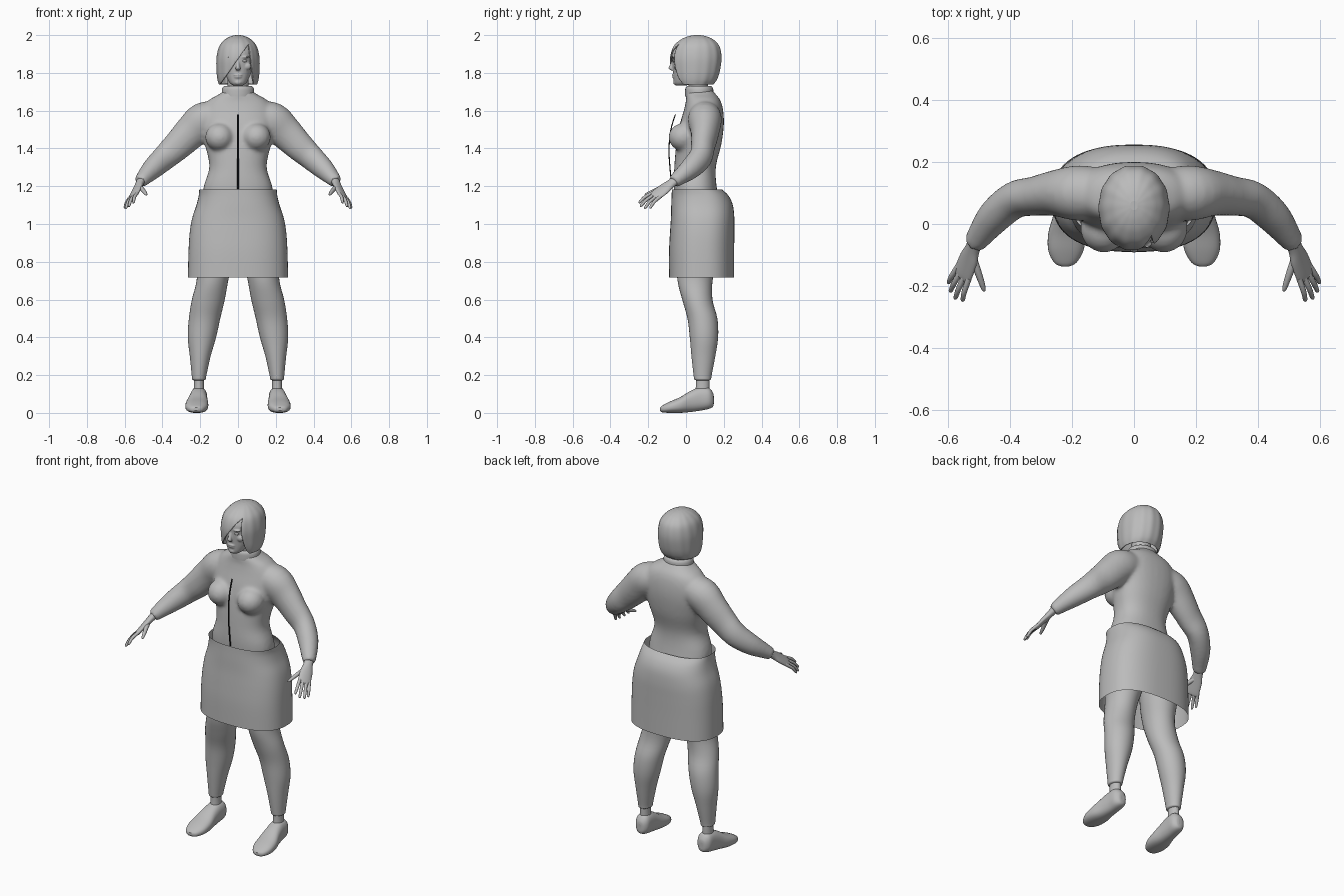
import bpy, bmesh, math
from mathutils import Vector, Matrix

if "Cube" in bpy.data.objects:
    bpy.data.objects.remove(bpy.data.objects["Cube"])

X, Y, Z = Vector((1, 0, 0)), Vector((0, 1, 0)), Vector((0, 0, 1))


def material(name, value):
    mat = bpy.data.materials.new(name)
    mat.use_nodes = True
    colour = (value, value, value, 1)
    mat.diffuse_color = colour
    mat.node_tree.nodes["Principled BSDF"].inputs["Base Color"].default_value = colour
    return mat


GREY = material("plain grey", 0.5)
BLACK = material("zip black", 0.01)


def curve_through(stations, sub):
    """Catmull-Rom interpolation of station tuples."""
    s = [Vector(p) for p in stations]
    out = []
    for i in range(len(s) - 1):
        p0, p1, p2, p3 = s[max(i - 1, 0)], s[i], s[i + 1], s[min(i + 2, len(s) - 1)]
        for k in range(sub):
            t = k / sub
            out.append(p1 + (p2 - p0) * (t / 2) + (p0 * 2 - p1 * 5 + p2 * 4 - p3) * (t * t / 2)
                       + (p1 * 3 - p0 - p2 * 3 + p3) * (t ** 3 / 2))
    return out + [s[-1]]


def loft(bm, stations, axis=None, wide=X, power=2.0, seg=32, sub=4, caps=(True, True), ripple=0.0):
    """Skin rings along stations (x, y, z, half width, half depth)."""
    pts = curve_through(stations, sub)
    centres = [Vector(p[:3]) for p in pts]
    rings = []
    for i, p in enumerate(pts):
        t = axis or (centres[min(i + 1, len(pts) - 1)] - centres[max(i - 1, 0)]).normalized()
        u = (wide - t * wide.dot(t)).normalized()
        v = t.cross(u)
        ring = []
        for k in range(seg):
            a = math.tau * k / seg
            c, s = math.cos(a), math.sin(a)
            r = 1 + ripple * math.cos(14 * a)
            du = math.copysign(abs(c) ** (2 / power), c) * p[3] * r
            dv = math.copysign(abs(s) ** (2 / power), s) * p[4] * r
            ring.append(bm.verts.new(centres[i] + u * du + v * dv))
        rings.append(ring)
    for low, high in zip(rings, rings[1:]):
        for k in range(seg):
            n = (k + 1) % seg
            bm.faces.new((low[k], low[n], high[n], high[k]))
    if caps[0]:
        bm.faces.new(rings[0][::-1])
    if caps[1]:
        bm.faces.new(rings[-1])


def slices(rows):
    """Rows (z, half width, front y, back y) to upright loft stations."""
    return [(0, (f + b) / 2, z, w, (b - f) / 2) for z, w, f, b in rows]


def blob(bm, centre, radii):
    m = Matrix.Translation(centre) @ Matrix.Diagonal((*radii, 1))
    bmesh.ops.create_uvsphere(bm, u_segments=24, v_segments=14, radius=1, matrix=m)


def finish(bm, name, mat=GREY, mirror=False):
    bmesh.ops.recalc_face_normals(bm, faces=bm.faces)
    for f in bm.faces:
        f.smooth = len(f.verts) <= 6
    mesh = bpy.data.meshes.new(name)
    bm.to_mesh(mesh)
    bm.free()
    mesh.materials.append(mat)
    obj = bpy.data.objects.new(name, mesh)
    bpy.context.scene.collection.objects.link(obj)
    if mirror:
        obj.modifiers.new("mirror", 'MIRROR').use_mirror_merge = False
    return obj


def fuse(obj, voxel, rounds):
    """Blend overlapping volumes into one smooth skin."""
    r = obj.modifiers.new("fuse", 'REMESH')
    r.mode, r.voxel_size, r.use_smooth_shade = 'VOXEL', voxel, True
    s = obj.modifiers.new("soften", 'SMOOTH')
    s.factor, s.iterations = 0.5, rounds


# Jacket: torso, sleeves and bust fused together
bm = bmesh.new()
loft(bm, slices([(1.0, .18, -.05, .2), (1.18, .185, -.065, .165), (1.3, .152, -.062, .158),
                 (1.42, .175, -.052, .187), (1.52, .195, -.035, .2), (1.6, .19, -.012, .197),
                 (1.655, .155, .0, .182), (1.69, .095, .0, .155), (1.71, .07, .01, .14)]),
     axis=Z, power=2.3)
for side in (1, -1):
    arm = [(.1, .1, 1.575, .075, .08), (.18, .1, 1.55, .096, .09), (.25, .1, 1.485, .09, .075),
           (.32, .09, 1.415, .079, .064), (.385, .078, 1.355, .069, .06), (.45, .025, 1.295, .058, .056),
           (.5, -.04, 1.243, .041, .042), (.518, -.066, 1.222, .035, .035)]
    loft(bm, [(x * side, y, z, a, b) for x, y, z, a, b in arm], wide=Z)
    blob(bm, (.098 * side, -.014, 1.46), (.076, .079, .074))
fuse(finish(bm, "jacket"), 0.01, 10)

# Zip strip on the jacket front
bm = bmesh.new()
loft(bm, [(0, y, z, .005, .003) for y, z in
          ((-.073, 1.185), (-.085, 1.3), (-.09, 1.4), (-.08, 1.5), (-.056, 1.58))], axis=Z, seg=8)
finish(bm, "zip", BLACK)

# Rolled collar and neck
bm = bmesh.new()
loft(bm, [(0, .07, 1.675, .085, .075), (0, .07, 1.695, .086, .075), (0, .07, 1.718, .083, .073),
          (0, .07, 1.73, .072, .063), (0, .07, 1.722, .058, .05)], axis=Z)
finish(bm, "collar")
bm = bmesh.new()
loft(bm, [(0, .07, 1.66, .056, .052), (0, .06, 1.8, .054, .052)], axis=Z)
finish(bm, "neck")

# Skirt, an open shell
bm = bmesh.new()
loft(bm, slices([(.718, .265, -.09, .255), (.85, .262, -.09, .255), (.95, .256, -.085, .256),
                 (1.03, .243, -.08, .256), (1.1, .22, -.078, .248), (1.15, .208, -.076, .225),
                 (1.183, .205, -.075, .19)]),
     axis=Z, power=2.5, seg=64, caps=(False, False))
finish(bm, "skirt")

# Trouser legs
bm = bmesh.new()
loft(bm, [(.11, .08, 1.04, .1, .11), (.12, .065, .85, .1, .11), (.134, .048, .71, .084, .094),
          (.157, .06, .6, .087, .08), (.177, .087, .5, .083, .079), (.191, .095, .4, .075, .075),
          (.2, .092, .3, .055, .063), (.206, .088, .2, .039, .048), (.207, .088, .178, .036, .044),
          (.207, .088, .172, .026, .034)], axis=Z)
finish(bm, "trouser_legs", mirror=True)

# Ankles
bm = bmesh.new()
loft(bm, [(.207, .085, .08, .03, .038), (.207, .088, .14, .027, .036), (.207, .088, .2, .027, .036)], axis=Z)
finish(bm, "ankles", mirror=True)

# Shoes
bm = bmesh.new()
loft(bm, [(.222, -.137, .02, .012, .008), (.222, -.125, .021, .036, .018), (.22, -.085, .03, .057, .03),
          (.217, -.03, .042, .06, .042), (.212, .025, .061, .05, .056), (.208, .075, .074, .045, .062),
          (.206, .12, .077, .042, .056), (.205, .142, .07, .026, .038), (.205, .147, .068, .01, .02)],
     axis=Y, power=2.4)
finish(bm, "shoes", mirror=True)

# Hands: flattened palm with five fingers
bm = bmesh.new()
spread = Vector((.045, .06, -.025)).normalized()
wrist, knuckles = Vector((.512, -.055, 1.232)), Vector((.554, -.165, 1.148))
palm = [(0, .026, .022), (.25, .027, .019), (.55, .036, .016), (1, .037, .012), (1.08, .03, .007)]
loft(bm, [(*wrist.lerp(knuckles, t), a, b) for t, a, b in palm], wide=spread)
tips = [(.555, -.25, 1.112), (.579, -.243, 1.093), (.595, -.22, 1.083), (.601, -.192, 1.084)]
for i, tip in enumerate(tips):
    tip = Vector(tip)
    base = knuckles + spread * (i - 1.5) * .019 + (wrist - knuckles) * .1
    bend = base.lerp(tip, .55) + Vector((.003, -.002, .006))
    loft(bm, [(*base, .0095, .0095), (*bend, .0088, .0088), (*base.lerp(tip, .92), .007, .007),
              (*tip, .003, .003)], wide=spread, seg=12)
loft(bm, [(.525, -.1, 1.2, .014, .014), (.508, -.145, 1.185, .012, .012), (.494, -.185, 1.168, .01, .01),
          (.486, -.21, 1.157, .007, .007), (.484, -.217, 1.153, .003, .003)], wide=spread, seg=12)
finish(bm, "hands", mirror=True)

# Head with nose, lips, brows and cheeks fused in
bm = bmesh.new()
loft(bm, slices([(1.732, .022, -.052, .0), (1.745, .042, -.062, .03), (1.775, .06, -.066, .07),
                 (1.81, .073, -.069, .11), (1.86, .085, -.073, .145), (1.91, .087, -.072, .155),
                 (1.95, .07, -.045, .14), (1.97, .04, .0, .1)]), axis=Z, power=2.2)
loft(bm, [(0, -.073, 1.813, .012, .006), (0, -.083, 1.825, .013, .01), (0, -.076, 1.845, .009, .008),
          (0, -.066, 1.872, .008, .006)], axis=Z, seg=16)
blob(bm, (0, -.066, 1.789), (.022, .009, .005))
blob(bm, (0, -.064, 1.778), (.02, .009, .006))
blob(bm, (0, -.055, 1.75), (.02, .013, .014))
for side in (1, -1):
    blob(bm, (.035 * side, -.064, 1.884), (.024, .012, .006))
    blob(bm, (.046 * side, -.048, 1.835), (.024, .016, .02))
fuse(finish(bm, "head"), 0.004, 3)

# Eyes
bm = bmesh.new()
blob(bm, (.034, -.063, 1.863), (.015, .009, .007))
finish(bm, "eyes", mirror=True)

# Bobbed hair with a side parting, cut open over the face
bm = bmesh.new()
loft(bm, slices([(1.738, .1, -.055, .145), (1.765, .108, -.07, .165), (1.81, .113, -.08, .18),
                 (1.88, .113, -.085, .189), (1.94, .099, -.067, .178), (1.975, .071, -.03, .148),
                 (1.993, .04, .01, .11), (2.0, .012, .045, .075)]),
     axis=Z, power=2.1, seg=112, sub=5, caps=(False, True), ripple=.008)
bmesh.ops.recalc_face_normals(bm, faces=bm.faces)
parting, sweep, drop = Vector((.057, 0, 1.953)), .714, -.12
for slope in (sweep, drop):
    bmesh.ops.bisect_plane(bm, geom=bm.verts[:] + bm.edges[:] + bm.faces[:],
                           plane_co=parting, plane_no=(1, 0, -slope))
opening = []
for f in bm.faces:
    c = f.calc_center_median() - parting
    if c.y < .02 and sweep * c.z < c.x < drop * c.z:
        opening.append(f)
bmesh.ops.delete(bm, geom=opening, context='FACES')
hair = finish(bm, "hair")
shell = hair.modifiers.new("thickness", 'SOLIDIFY')
shell.thickness, shell.offset = .007, -1
